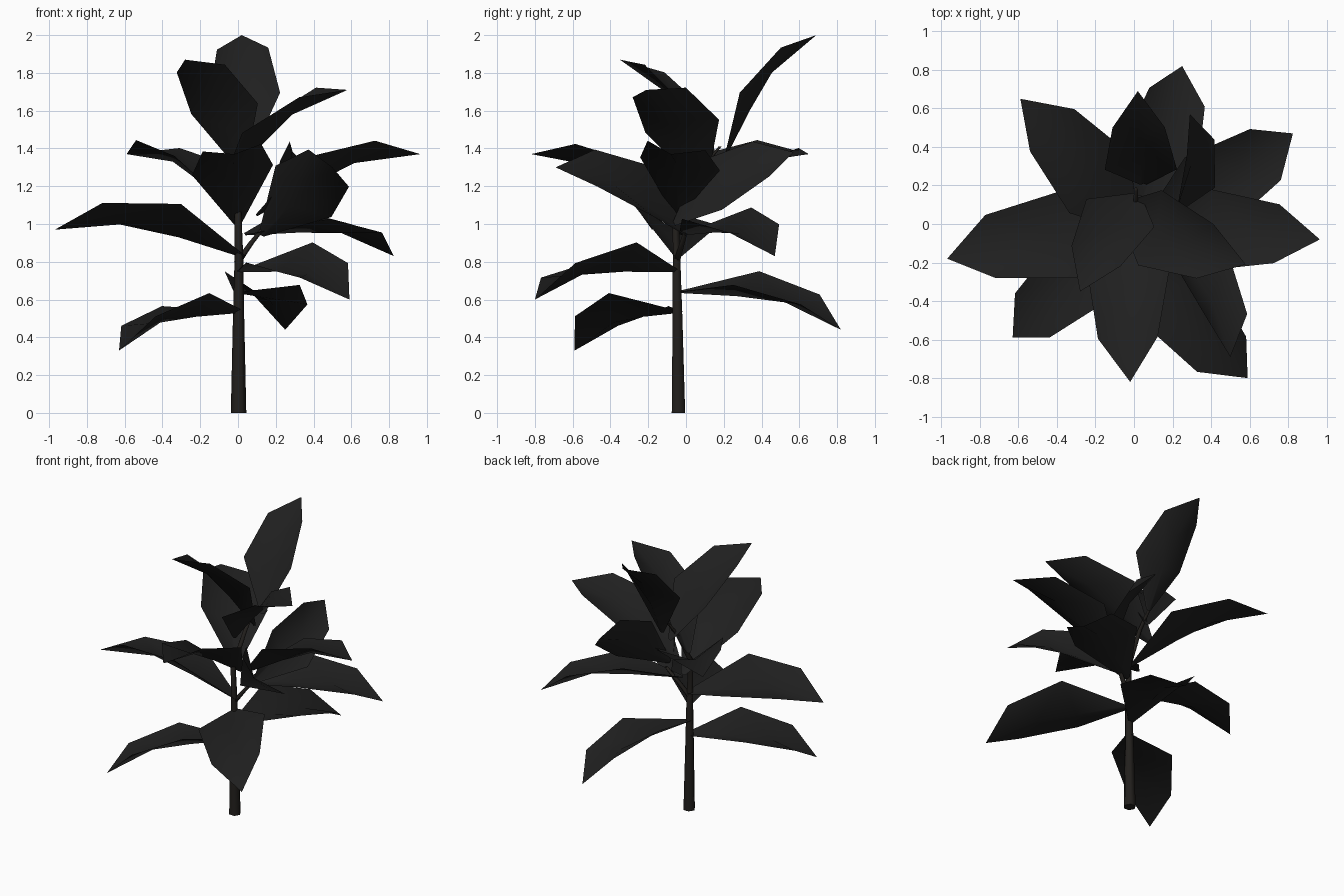
import bpy, bmesh, math
from mathutils import Vector, Matrix

cube = bpy.data.objects.get("Cube")
if cube:
    bpy.data.objects.remove(cube, do_unlink=True)


def make_material(name, color):
    mat = bpy.data.materials.new(name)
    mat.use_nodes = True
    mat.diffuse_color = color
    mat.node_tree.nodes["Principled BSDF"].inputs["Base Color"].default_value = color
    return mat


LEAF = make_material("charcoal_leaf", (0.014, 0.014, 0.014, 1))
BARK = make_material("dark_bark", (0.016, 0.014, 0.012, 1))


def finish(bm, name, mat):
    mesh = bpy.data.meshes.new(name)
    bm.to_mesh(mesh)
    bm.free()
    mesh.materials.append(mat)
    obj = bpy.data.objects.new(name, mesh)
    bpy.context.collection.objects.link(obj)
    bpy.ops.object.select_all(action="DESELECT")
    obj.select_set(True)
    bpy.context.view_layer.objects.active = obj
    bpy.ops.object.shade_smooth_by_angle(angle=math.radians(75))
    return obj


# Tapered tube through a path of (x, y, z, radius)
def tube(name, path, sides=6):
    bm = bmesh.new()
    rings = []
    for x, y, z, r in path:
        ring = []
        for i in range(sides):
            a = math.tau * i / sides
            ring.append(bm.verts.new((x + r * math.cos(a), y + r * math.sin(a), z)))
        rings.append(ring)
    for low, high in zip(rings, rings[1:]):
        for i in range(sides):
            j = (i + 1) % sides
            bm.faces.new((low[i], low[j], high[j], high[i]))
    bm.faces.new(rings[0][::-1])
    bm.faces.new(rings[-1])
    finish(bm, name, BARK)


# Leaf rows: edge distance, half width, edge height, midrib distance, midrib height
ROWS = [(0, 0.02, 0.01, 0, 0), (0.39, 0.232, 0.175, 0.35, 0.058), (0.79, 0.168, 0.135, 0.63, 0.088)]


# Creased, drooping leaf from base to tip; positive roll lifts its left edge
def leaf(name, base, tip, roll):
    base, tip = Vector(base), Vector(tip)
    along = (tip - base).normalized()
    side = Vector((0, 0, 1)).cross(along).normalized()
    turn = Matrix.Rotation(math.radians(roll), 3, along)
    side = turn @ side
    up = along.cross(side)
    size = (tip - base).length

    bm = bmesh.new()

    def vert(s, w, h):
        return bm.verts.new(base + size * (along * s + side * w + up * h))

    rows = [(vert(s, w, h), vert(m, 0, mh), vert(s, -w, h)) for s, w, h, m, mh in ROWS]
    for a, b in zip(rows, rows[1:]):
        for i in range(2):
            bm.faces.new((a[i], a[i + 1], b[i + 1], b[i]))
    end = vert(1, 0, 0)
    for i in range(2):
        bm.faces.new((rows[-1][i], rows[-1][i + 1], end))
    finish(bm, name, LEAF)


# Stem and side branch
tube("main_stem", [(0.003, -0.04, 0, 0.041), (0.003, -0.045, 0.5, 0.03), (0.005, -0.05, 0.82, 0.023),
                   (0, -0.055, 1.06, 0.018), (0.01, 0.07, 1.28, 0.015), (0.01, 0.18, 1.41, 0.01)])
tube("side_branch", [(0, -0.05, 0.8, 0.02), (0.07, -0.02, 0.9, 0.016), (0.15, 0.01, 1.0, 0.012)])

# Lower leaves
leaf("low_leaf_front_right", (0.02, -0.03, 0.53), (-0.63, -0.59, 0.33), 10)
leaf("low_leaf_back", (-0.01, -0.04, 0.635), (0.25, 0.82, 0.44), 10)
leaf("low_leaf_front_left", (0.01, -0.05, 0.745), (0.59, -0.80, 0.60), 14)
leaf("wide_leaf_right", (0.03, -0.05, 0.82), (-0.97, -0.18, 0.97), 14)

# Leaves of the side branch
leaf("branch_leaf_left", (0.04, -0.02, 0.94), (0.825, 0.47, 0.83), 8)
leaf("branch_leaf_front", (0.12, 0, 0.94), (0.50, -0.69, 1.30), -48)
leaf("branch_leaf_back", (0.17, -0.06, 1.0), (0.29, 0.57, 1.38), 60)

# Middle leaves
leaf("middle_leaf_front", (0, 0.03, 0.99), (-0.02, -0.82, 1.37), 8)
leaf("middle_leaf_left", (0.1, -0.05, 1.04), (0.965, -0.08, 1.37), -10)
leaf("middle_leaf_back", (0, -0.03, 1.05), (-0.59, 0.65, 1.37), 8)

# Top leaves
leaf("top_leaf_left", (-0.08, 0.09, 1.19), (0.58, -0.21, 1.71), 12)
leaf("top_leaf_front", (0.02, 0.15, 1.28), (-0.28, -0.35, 1.87), 12)
leaf("top_leaf_back", (0.05, 0.21, 1.35), (0.02, 0.69, 2.0), -4)
